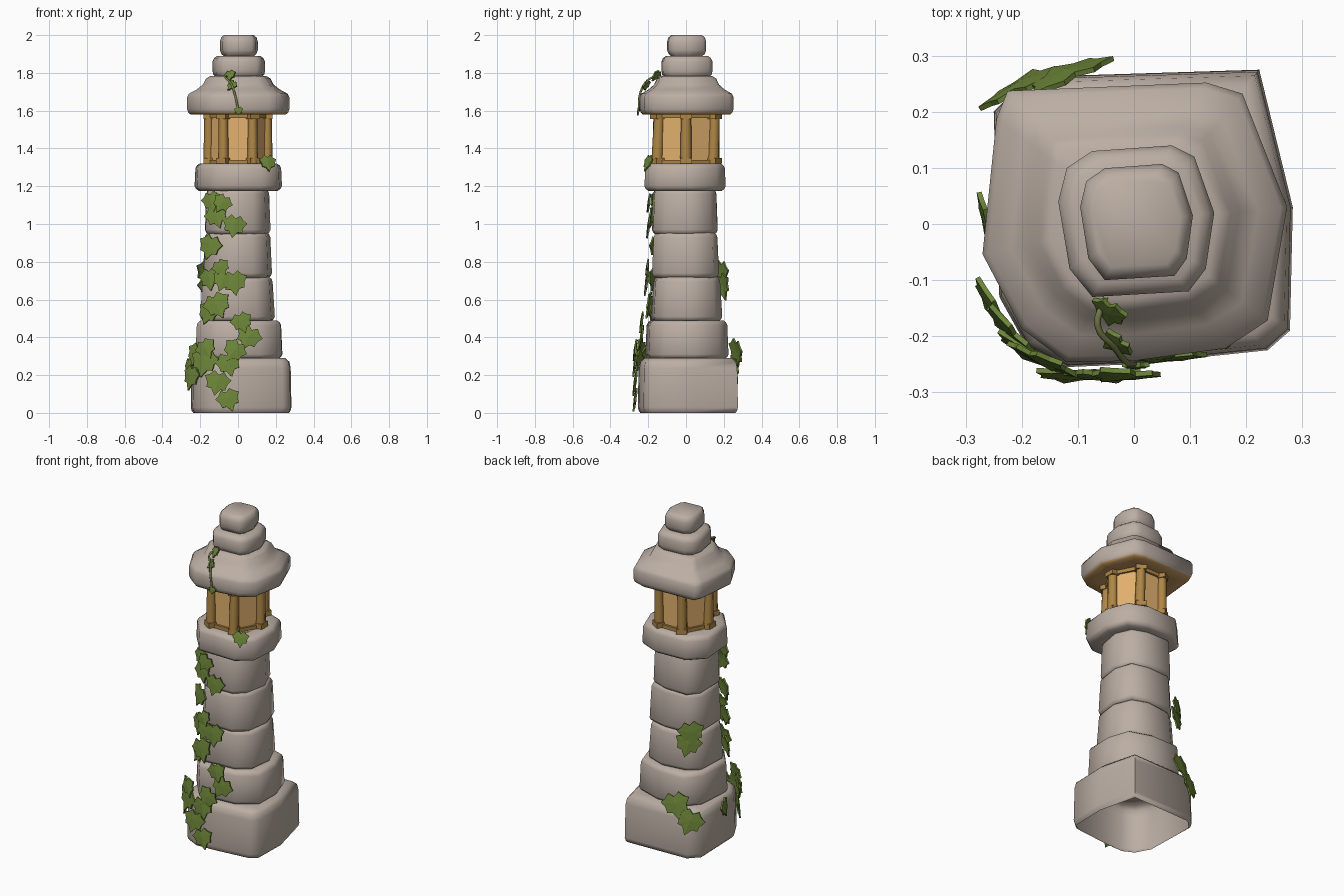
import bpy, bmesh, math, random
from mathutils import Vector, Matrix

random.seed(4)
if "Cube" in bpy.data.objects:
    bpy.data.objects.remove(bpy.data.objects["Cube"])


def material(name, rgb):
    m = bpy.data.materials.new(name)
    m.use_nodes = True
    m.diffuse_color = (*rgb, 1)
    m.node_tree.nodes["Principled BSDF"].inputs["Base Color"].default_value = (*rgb, 1)
    return m


STONE = material("stone", (0.50, 0.425, 0.37))
WARM = material("warm_lit_stone", (0.54, 0.31, 0.11))
PANE = material("amber_pane", (0.78, 0.45, 0.16))
WOOD = material("amber_wood", (0.43, 0.24, 0.06))
LEAF = material("ivy_green", (0.15, 0.235, 0.04))
STEM = material("ivy_stem", (0.19, 0.22, 0.07))


def finish(name, bm, mats, angle=None):
    bmesh.ops.recalc_face_normals(bm, faces=bm.faces)
    mesh = bpy.data.meshes.new(name)
    bm.to_mesh(mesh)
    bm.free()
    for m in mats:
        mesh.materials.append(m)
    ob = bpy.data.objects.new(name, mesh)
    bpy.context.collection.objects.link(ob)
    if angle:
        bpy.ops.object.select_all(action="DESELECT")
        ob.select_set(True)
        bpy.context.view_layer.objects.active = ob
        bpy.ops.object.shade_smooth_by_angle(angle=math.radians(angle))
    return ob


# Shaft stones share one chipped outline, each slightly different
shaft_outline = [(1, 0.2), (0.8, 0.8), (0.2, 1), (-0.65, 0.96), (-0.96, 0.6),
                 (-1, -0.4), (-0.5, -1), (0.5, -1), (0.93, -0.62)]


def chipped(jitter=0.05):
    return [(x + random.uniform(-jitter, jitter), y + random.uniform(-jitter, jitter))
            for x, y in shaft_outline]


def fit(pts, box):
    # stretch an outline to fill x0, x1, y0, y1
    xs, ys = [p[0] for p in pts], [p[1] for p in pts]
    x0, x1, y0, y1 = box
    sx, sy = (x1 - x0) / (max(xs) - min(xs)), (y1 - y0) / (max(ys) - min(ys))
    return [(x0 + (x - min(xs)) * sx, y0 + (y - min(ys)) * sy) for x, y in pts]


def stone(name, outline, box, rings, cap=False, warm=0):
    # loft an irregular outline through (height, scale) rings
    pts = fit(outline, box)
    cx, cy = (box[0] + box[1]) / 2, (box[2] + box[3]) / 2
    bm = bmesh.new()
    loops = [[bm.verts.new((cx + (x - cx) * s, cy + (y - cy) * s, z)) for x, y in pts]
             for z, s in rings]
    n = len(pts)
    for i in range(len(loops) - 1):
        for k in range(n):
            j = (k + 1) % n
            f = bm.faces.new((loops[i][k], loops[i][j], loops[i + 1][j], loops[i + 1][k]))
            f.material_index = 1 if i < warm else 0
    if cap:
        bm.faces.new(loops[-1])
    return finish(name, bm, [STONE, WARM], 62)


def block_rings(z0, z1, taper=1.0, edge=0.025):
    return [(z0 + 0.004, 0.6), (z0, 0.9), (z0 + edge * 0.4, 0.965), (z0 + edge, 1),
            (z1 - edge, taper), (z1 - edge * 0.4, taper * 0.965), (z1, taper * 0.9), (z1 - 0.004, 0.6)]


# Foundation, open underneath
base_outline = [(0.225, 0.275), (-0.19, 0.262), (-0.25, 0.2), (-0.24, -0.13), (-0.19, -0.22),
                (-0.12, -0.255), (0.0, -0.25), (0.24, -0.225), (0.28, -0.19), (0.285, 0.03)]
stone("foundation", base_outline, (-0.25, 0.283, -0.255, 0.275),
      [(0.0, 0.95), (0.01, 0.98), (0.03, 1), (0.235, 0.985), (0.27, 0.96), (0.29, 0.88), (0.285, 0.6)])

# Stacked shaft stones and the lantern shelf
for name, z0, z1, box, taper in (
        ("shaft_stone_1", 0.285, 0.49, (-0.225, 0.235, -0.215, 0.225), 0.97),
        ("shaft_stone_2", 0.485, 0.72, (-0.20, 0.195, -0.185, 0.192), 0.94),
        ("shaft_stone_3", 0.715, 0.955, (-0.185, 0.18, -0.18, 0.175), 0.95),
        ("shaft_stone_4", 0.945, 1.185, (-0.175, 0.172, -0.18, 0.168), 0.96),
        ("lantern_shelf", 1.175, 1.32, (-0.23, 0.233, -0.22, 0.21), 0.98)):
    stone(name, chipped(), box, block_rings(z0, z1, taper))

# Roof with a flared eave and a warm underside
roof_outline = [(0.275, 0.03), (0.195, 0.235), (0.13, 0.255), (-0.225, 0.24), (-0.245, 0.19),
                (-0.27, -0.055), (-0.2, -0.19), (-0.12, -0.25), (0.0, -0.248), (0.165, -0.225),
                (0.24, -0.175)]
stone("roof", roof_outline, (-0.27, 0.273, -0.246, 0.252),
      [(1.59, 0.4), (1.58, 0.7), (1.58, 0.93), (1.59, 0.975), (1.61, 1), (1.67, 1), (1.69, 0.96),
       (1.712, 0.81), (1.738, 0.69), (1.77, 0.63), (1.783, 0.55), (1.783, 0.3)], cap=True, warm=3)

# Finial stones
cap_outline = [(0.145, 0.02), (0.11, 0.12), (0.07, 0.14), (-0.07, 0.13), (-0.115, 0.1),
               (-0.13, 0.04), (-0.11, -0.08), (-0.07, -0.13), (0.1, -0.12), (0.13, -0.08)]
stone("finial_lower", cap_outline, (-0.135, 0.143, -0.13, 0.14),
      [(1.775, 0.85), (1.79, 0.97), (1.81, 1), (1.86, 1), (1.878, 0.94), (1.89, 0.82), (1.89, 0.5)], cap=True)
stone("finial_upper", cap_outline, (-0.096, 0.105, -0.1, 0.107),
      [(1.885, 0.75), (1.90, 0.92), (1.92, 1), (1.965, 1), (1.988, 0.93), (2.0, 0.78)], cap=True)

# Lantern: six panes between six posts, a little deeper than wide
DEEP = Matrix.Diagonal((1, 1.1, 1, 1))


def box_part(bm, centre, size, turn):
    m = DEEP @ Matrix.Translation(centre) @ Matrix.Rotation(turn, 4, "Z") @ Matrix.Diagonal((*size, 1))
    bmesh.ops.create_cube(bm, size=1, matrix=m)


panes = bmesh.new()
bmesh.ops.create_cone(panes, segments=6, radius1=0.153, radius2=0.153, depth=0.27,
                      matrix=DEEP @ Matrix.Translation((0, 0, 1.45)) @ Matrix.Rotation(math.radians(30), 4, "Z"))
finish("lantern_panes", panes, [PANE])

posts, rails = bmesh.new(), bmesh.new()
for k in range(6):
    a = math.radians(60 * k)
    x, y = 0.155 * math.cos(a), 0.155 * math.sin(a)
    bmesh.ops.create_cone(posts, cap_ends=True, segments=8, radius1=0.028, radius2=0.024, depth=0.27,
                          matrix=DEEP @ Matrix.Translation((x, y, 1.45)) @ Matrix.Rotation(random.uniform(-.04, .04), 4, "X"))
    for z in (1.335, 1.57):
        box_part(posts, (x, y, z), (0.054, 0.058, 0.03), a)
    b = a + math.radians(30)
    for z in (1.328, 1.572):
        box_part(rails, (0.133 * math.cos(b), 0.133 * math.sin(b), z), (0.022, 0.13, 0.022), b)
finish("lantern_posts", posts, [WOOD], 50)
finish("lantern_rails", rails, [WOOD])

# Ivy leaf outline: right half, from stalk to tip, mirrored for the left
half = [(0, 0.33), (0.2, 0.48), (0.36, 0.3), (0.55, 0.2), (0.41, -0.04),
        (0.39, -0.25), (0.19, -0.27), (0, -0.56)]
leaf_outline = half + [(-x, y) for x, y in half[-2:0:-1]]


def add_leaf(bm, place, facing, size, roll):
    n = Vector(facing).normalized()
    side = Vector((0, 0, 1)).cross(n).normalized()
    rot = Matrix((side, n.cross(side), n)).transposed().to_4x4()
    m = (Matrix.Translation(place) @ rot @ Matrix.Rotation(math.radians(roll), 4, "Z")
         @ Matrix.Diagonal((size, size, size, 1)))
    hub = bm.verts.new(m @ Vector((0, 0.05, 0.05)))
    rim = [bm.verts.new(m @ Vector((x, y, 0.03 - 0.08 * abs(x)))) for x, y in leaf_outline]
    for i, v in enumerate(rim):
        bm.faces.new((hub, rim[i - 1], v))


def ivy(name, leaves):
    bm = bmesh.new()
    for place, facing, size, roll in leaves:
        add_leaf(bm, place, facing, size, roll)
    ob = finish(name, bm, [LEAF])
    mod = ob.modifiers.new("thickness", "SOLIDIFY")
    mod.thickness = 0.009


# Front trail: x, z, size, roll
trail = [(-0.14, 1.12, .11, 15), (-0.085, 1.11, .10, -30), (-0.115, 1.04, .12, 20), (-0.02, 0.99, .12, -10),
         (-0.15, 0.88, .13, -15), (-0.09, 0.77, .09, 30), (-0.15, 0.71, .12, 10), (-0.08, 0.70, .11, -20),
         (-0.02, 0.69, .13, 8), (-0.11, 0.57, .14, 25), (-0.16, 0.53, .12, -20), (0.02, 0.48, .11, 20),
         (0.055, 0.40, .13, -25), (-0.02, 0.33, .12, -35), (-0.17, 0.34, .11, 30), (-0.18, 0.27, .15, -10),
         (-0.05, 0.26, .13, 15), (-0.11, 0.16, .13, -12), (-0.05, 0.07, .12, 20)]
front = []
for x, z, size, roll in trail:
    depth = 0.272 if z < 0.36 else 0.238 if z < 0.5 else 0.211 if z < 0.8 else 0.2
    bend = max(0, -x - (0.12 if z < 0.36 else 0.085))
    front.append(((x, -depth + bend * 0.6, z), (-bend * 9, -1, 0.12), size, roll))
ivy("front_ivy", front)
ivy("side_ivy", [((-0.262, -0.005, 0.24), (-1, -0.35, 0.1), 0.11, 10),
                 ((-0.25, -0.155, 0.19), (-0.8, -0.55, 0.1), 0.13, -10),
                 ((-0.225, -0.19, 0.31), (-0.7, -0.7, 0.1), 0.12, -20),
                 ((0.16, -0.205, 1.325), (0.35, -0.8, 0.3), 0.09, 0)])
ivy("back_ivy", [((-0.12, 0.27, 0.32), (-0.4, 1, 0.2), 0.15, 15),
                 ((-0.20, 0.25, 0.23), (-0.5, 1, 0.15), 0.15, -20),
                 ((-0.165, 0.185, 0.74), (-0.7, 1, 0.1), 0.14, 10),
                 ((-0.15, 0.195, 0.67), (-0.6, 1, 0.1), 0.14, -15)])
ivy("roof_ivy", [((-0.045, -0.16, 1.787), (-0.5, -0.7, 0.5), 0.065, 20),
                 ((-0.035, -0.215, 1.735), (-0.5, -0.8, 0.5), 0.06, -25),
                 ((0.003, -0.256, 1.60), (0, -1, 0.1), 0.045, 0)])

# Vine hanging over the eave
curve = bpy.data.curves.new("roof_vine", "CURVE")
curve.dimensions = "3D"
curve.bevel_depth = 0.006
curve.bevel_resolution = 1
curve.resolution_u = 4
path = [(-0.05, -0.13, 1.78), (-0.065, -0.18, 1.775), (-0.035, -0.22, 1.74), (-0.015, -0.245, 1.68), (0.002, -0.25, 1.60)]
spline = curve.splines.new("BEZIER")
spline.bezier_points.add(len(path) - 1)
for p, co in zip(spline.bezier_points, path):
    p.co = co
    p.handle_left_type = p.handle_right_type = "AUTO"
curve.materials.append(STEM)
bpy.context.collection.objects.link(bpy.data.objects.new("roof_vine", curve))
